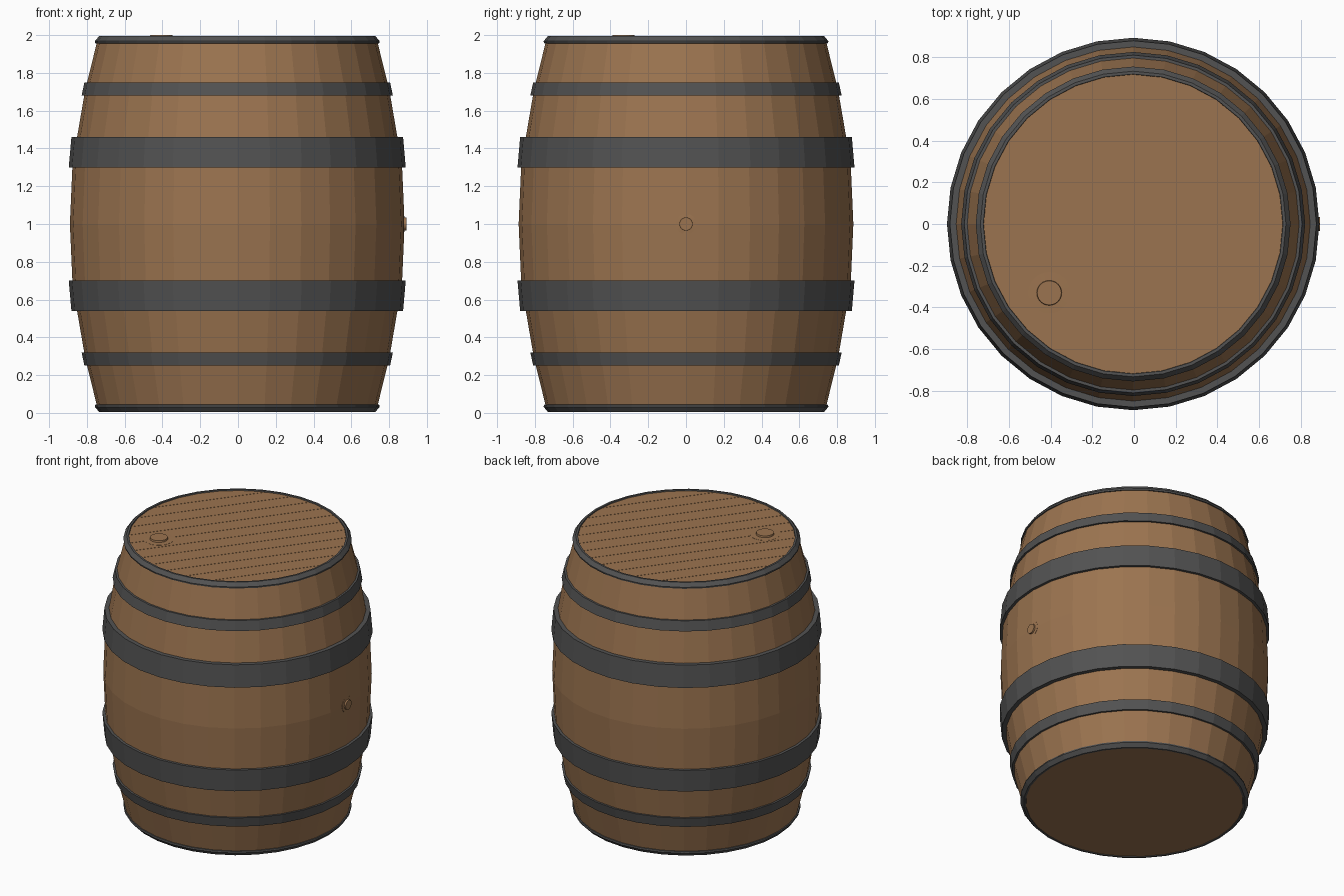
import bpy, bmesh, math
from mathutils import Matrix, Vector

if "Cube" in bpy.data.objects:
    bpy.data.objects.remove(bpy.data.objects["Cube"], do_unlink=True)

SIDES = 32
CENTRE_X = -0.004


def material(name, colour):
    mat = bpy.data.materials.new(name)
    mat.use_nodes = True
    mat.diffuse_color = (*colour, 1)
    mat.node_tree.nodes["Principled BSDF"].inputs["Base Color"].default_value = (*colour, 1)
    return mat


WOOD = material("oak wood", (0.33, 0.175, 0.08))
IRON = material("dark iron", (0.085, 0.085, 0.085))


def finish(name, bm, mat, matrix=Matrix()):
    bmesh.ops.recalc_face_normals(bm, faces=bm.faces)
    mesh = bpy.data.meshes.new(name)
    bm.to_mesh(mesh)
    bm.free()
    mesh.materials.append(mat)
    obj = bpy.data.objects.new(name, mesh)
    obj.matrix_world = Matrix.Translation((CENTRE_X, 0, 0)) @ matrix
    bpy.context.collection.objects.link(obj)
    return obj


def lathe(name, profile, mat, sides=SIDES, closed=False, matrix=Matrix()):
    """Turn (radius, z) points about z; open profiles get flat end caps."""
    bm = bmesh.new()
    rings = []
    for r, z in profile:
        angles = [2 * math.pi * i / sides for i in range(sides)]
        rings.append([bm.verts.new((r * math.cos(a), r * math.sin(a), z)) for a in angles])
    pairs = list(zip(rings, rings[1:]))
    if closed:
        pairs.append((rings[-1], rings[0]))
    else:
        bm.faces.new(rings[0])
        bm.faces.new(rings[-1])
    for low, high in pairs:
        for i in range(sides):
            j = (i + 1) % sides
            bm.faces.new((low[i], low[j], high[j], high[i]))
    return finish(name, bm, mat, matrix)


# Bulging stave body, mirrored about mid height
upper = [(0.886, 1.0), (0.872, 1.32), (0.805, 1.71), (0.742, 1.965)]
lower = [(r, 2 - z) for r, z in reversed(upper[1:])]
lathe("barrel_body", lower + upper, WOOD)

# Iron hoops: each profile is built for the top and mirrored for the bottom
hoops = {
    "wide_hoop": [(0.85, 1.30), (0.892, 1.30), (0.878, 1.46), (0.83, 1.46)],
    "narrow_hoop": [(0.79, 1.68), (0.824, 1.68), (0.809, 1.75), (0.77, 1.75)],
    "rim_hoop": [(0.71, 1.955), (0.752, 1.957), (0.754, 1.968), (0.732, 1.994), (0.718, 1.994)],
}
for name, profile in hoops.items():
    lathe("upper_" + name, profile, IRON, closed=True)
    lathe("lower_" + name, [(r, 2 - z) for r, z in profile], IRON, closed=True)

# Bottom head
lathe("bottom_head", [(0.722, 0.01), (0.722, 0.05)], WOOD)

# Lid: backing disc under planks split by fine seams
LID_Z = 1.986
lathe("lid_backing", [(0.72, 1.95), (0.72, LID_Z - 0.006)], WOOD)
PLANKS, GAP = 12, 0.003
width = 1.44 / PLANKS
across = Vector((math.sin(math.radians(53)), -math.cos(math.radians(53)), 0))
for n in range(PLANKS):
    bm = bmesh.new()
    bmesh.ops.create_cone(bm, cap_ends=True, segments=SIDES, radius1=0.72, radius2=0.72, depth=0.02,
                          matrix=Matrix.Translation((0, 0, LID_Z - 0.01))
                          @ Matrix.Rotation(math.radians(0), 4, "Z"))
    start = -0.72 + n * width
    for offset, normal in ((start + GAP / 2, -across), (start + width - GAP / 2, across)):
        cut = bmesh.ops.bisect_plane(bm, geom=bm.verts[:] + bm.edges[:] + bm.faces[:],
                                     plane_co=across * offset, plane_no=normal, clear_outer=True)
        edges = [e for e in cut["geom_cut"] if isinstance(e, bmesh.types.BMEdge)]
        if edges:
            bmesh.ops.holes_fill(bm, edges=edges)
    finish(f"lid_plank_{n + 1}", bm, WOOD)

# Bungs with a low flange, one on the lid and one on the left side
lid_spot = Matrix.Translation((-0.402, -0.33, LID_Z))
lathe("lid_bung", [(0.1, -0.01), (0.1, 0.001), (0.06, 0.002), (0.058, 0.014)], WOOD, 24, matrix=lid_spot)
side_spot = Matrix.Translation((0.88, 0, 1)) @ Matrix.Rotation(math.pi / 2, 4, "Y")
lathe("side_bung", [(0.055, -0.02), (0.055, 0.002), (0.035, 0.004), (0.034, 0.015)], WOOD, 24, matrix=side_spot)
